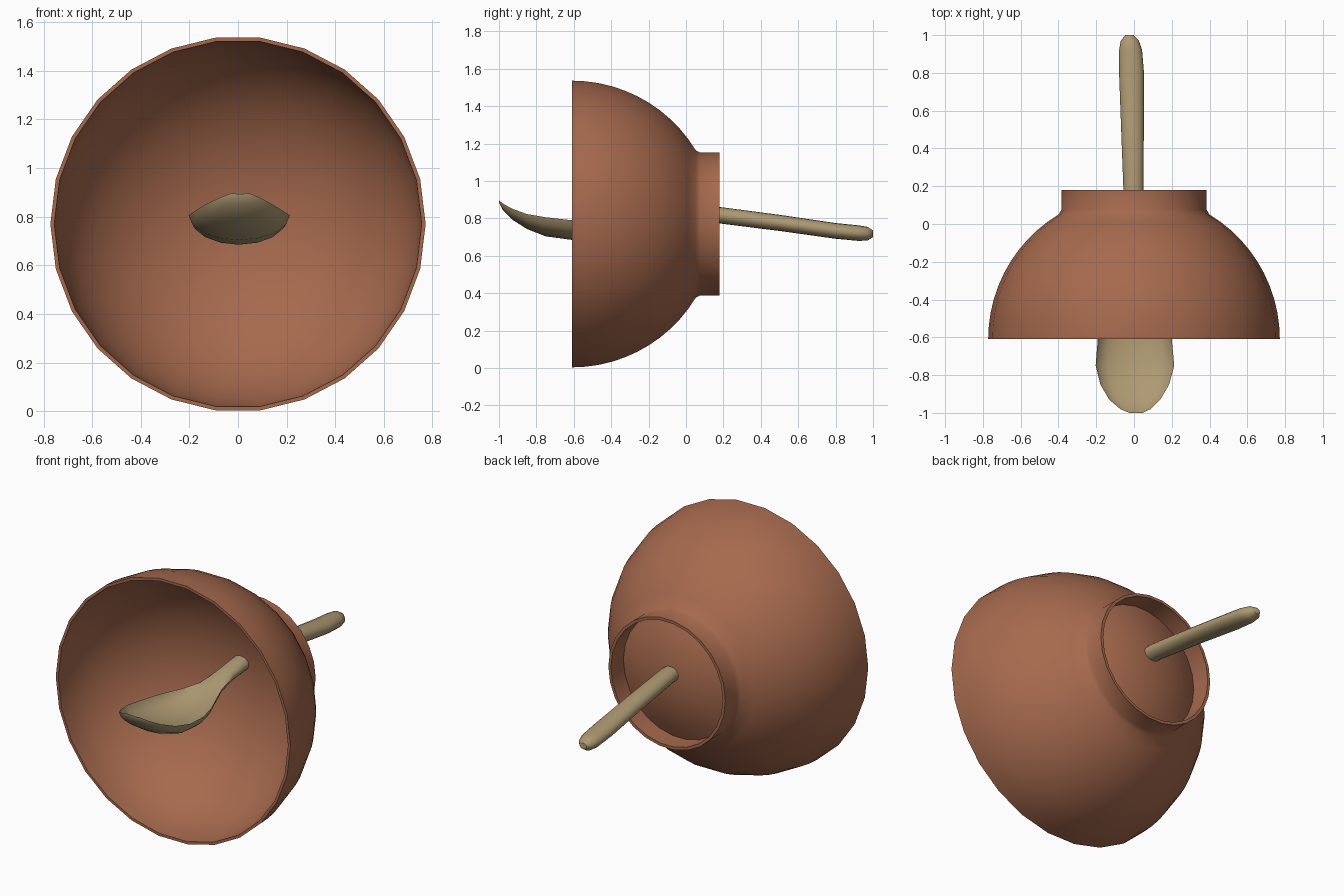
import bpy, bmesh
from math import sin, cos, pi, radians

if "Cube" in bpy.data.objects:
    bpy.data.objects.remove(bpy.data.objects["Cube"])


def make_object(name, bm, color, angle):
    bmesh.ops.remove_doubles(bm, verts=bm.verts, dist=1e-5)
    bmesh.ops.recalc_face_normals(bm, faces=bm.faces)
    me = bpy.data.meshes.new(name)
    bm.to_mesh(me)
    bm.free()
    ob = bpy.data.objects.new(name, me)
    bpy.context.collection.objects.link(ob)
    mat = bpy.data.materials.new(name + "_material")
    mat.diffuse_color = color
    mat.use_nodes = True
    mat.node_tree.nodes["Principled BSDF"].inputs["Base Color"].default_value = mat.diffuse_color
    me.materials.append(mat)
    bpy.ops.object.select_all(action='DESELECT')
    ob.select_set(True)
    bpy.context.view_layer.objects.active = ob
    bpy.ops.object.shade_smooth_by_angle(angle=radians(angle))
    return ob


def bridge(bm, a, b):
    n = len(a)
    for i in range(n):
        j = (i + 1) % n
        bm.faces.new((a[i], a[j], b[j], b[i]))


# Bowl: lathe around the y axis, rim facing the front
RIM_Y, R, CZ, SIDES = -0.61, 0.772, 0.77, 26


def arc(radius, depth, start, end, steps):
    """Profile points (radius, y) on an ellipse quarter, angles in degrees."""
    pts = []
    for i in range(steps):
        a = radians(start + (end - start) * i / (steps - 1))
        pts.append((radius * cos(a), RIM_Y + depth * sin(a)))
    return pts


profile = arc(R, R, 0, 59, 12)                            # outer dome up to the foot
profile += [(0.385, 0.075), (0.385, 0.18), (0.368, 0.18)]  # foot ring
profile += arc(R, 0.765, 61.5, 90, 5)                     # underside inside the foot
profile += arc(0.756, 0.64, 90, 0, 16)                    # inner wall back to the rim

bm = bmesh.new()
rings = []
for r, y in profile:
    rings.append([bm.verts.new((r * cos(2 * pi * k / SIDES), y, CZ + r * sin(2 * pi * k / SIDES)))
                  for k in range(SIDES)])
for i, a in enumerate(rings):
    j = (i + 1) % len(rings)
    if max(profile[i][0], profile[j][0]) > 0.01:          # skip the gap on the axis
        bridge(bm, a, rings[j])
make_object("bowl", bm, (0.38, 0.143, 0.075, 1), 40)

# Spoon: lofted sections (y, x centre, half width, edge z, top dip, bottom depth)
stations = [
    (-1.00, 0.01, 0.035, 0.897, 0.003, 0.012),
    (-0.98, 0.008, 0.080, 0.880, 0.015, 0.035),
    (-0.93, 0.004, 0.135, 0.852, 0.033, 0.058),
    (-0.85, 0.004, 0.182, 0.823, 0.052, 0.080),
    (-0.75, 0.005, 0.208, 0.806, 0.070, 0.102),
    (-0.61, 0.004, 0.196, 0.790, 0.078, 0.105),
    (-0.48, 0.00, 0.162, 0.783, 0.070, 0.098),
    (-0.36, 0.00, 0.112, 0.780, 0.040, 0.075),
    (-0.25, 0.00, 0.072, 0.785, 0.000, 0.052),
    (-0.12, 0.00, 0.054, 0.800, -0.035, 0.042),
    (0.05, 0.00, 0.052, 0.817, -0.043, 0.044),
    (0.18, -0.003, 0.053, 0.817, -0.044, 0.044),
    (0.50, -0.008, 0.060, 0.776, -0.043, 0.043),
    (0.80, -0.013, 0.066, 0.733, -0.042, 0.042),
    (0.92, -0.018, 0.061, 0.721, -0.042, 0.041),
    (0.97, -0.022, 0.048, 0.718, -0.037, 0.037),
    (1.00, -0.024, 0.022, 0.718, -0.018, 0.018),
]
HALF = 8
bm = bmesh.new()
rings = []
for y, xc, w, z, dip, depth in stations:
    ring = []
    for k in range(2 * HALF):
        a = pi * k / HALF
        d = depth if k < HALF else dip
        ring.append(bm.verts.new((xc + w * cos(a), y, z - d * abs(sin(a)))))
    rings.append(ring)
for a, b in zip(rings, rings[1:]):
    bridge(bm, a, b)
bm.faces.new(rings[0])
bm.faces.new(rings[-1])
make_object("spoon", bm, (0.42, 0.32, 0.17, 1), 50)
